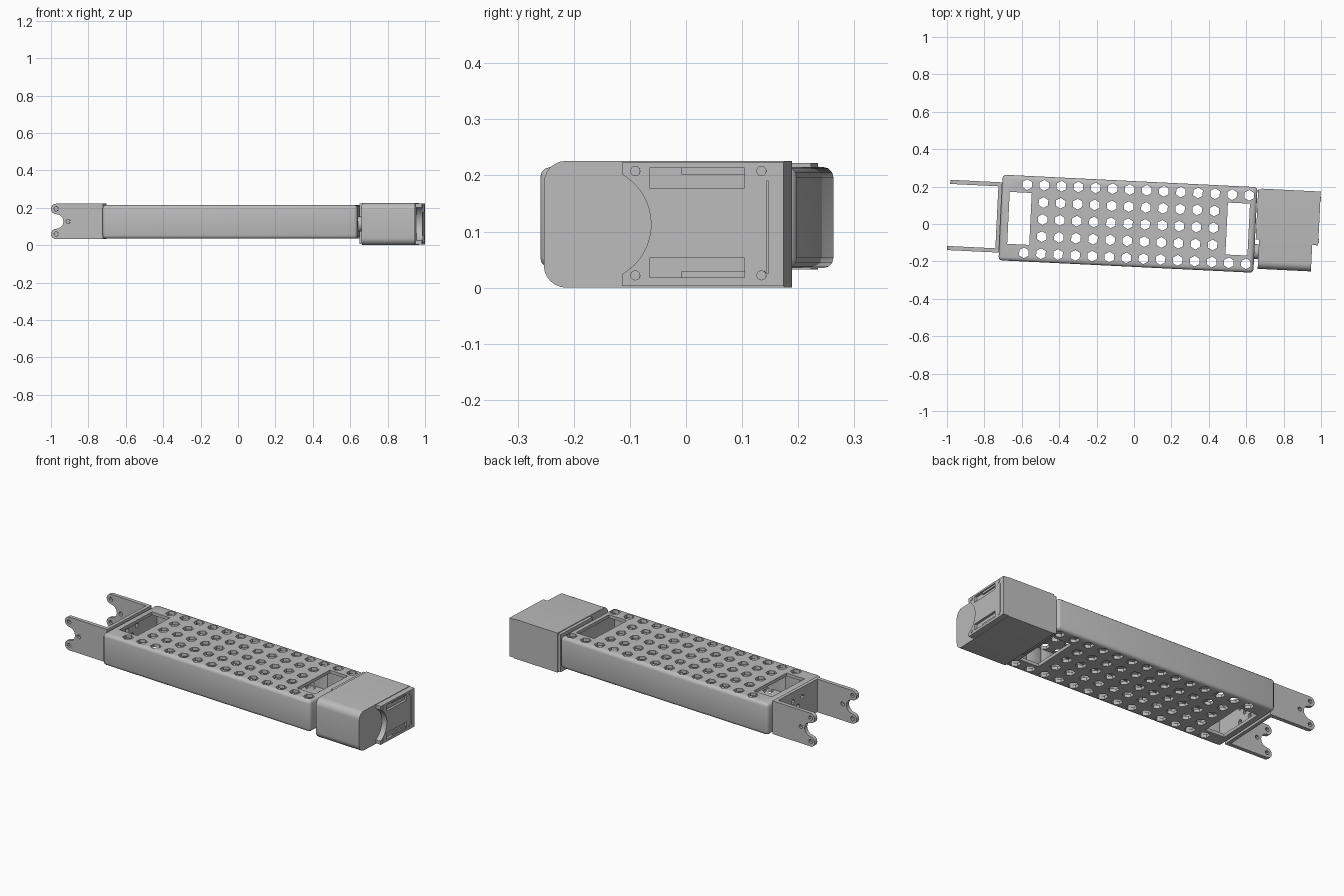
import bpy, bmesh, math
from mathutils import Matrix, Vector

cube = bpy.data.objects.get("Cube")
if cube:
    bpy.data.objects.remove(cube)

metal = bpy.data.materials.new("light_grey_metal")
metal.use_nodes = True
GREY = (0.5, 0.5, 0.5, 1)
metal.diffuse_color = GREY
metal.node_tree.nodes["Principled BSDF"].inputs["Base Color"].default_value = GREY
parts = []


def finish(name, bm, keep=True):
    bmesh.ops.recalc_face_normals(bm, faces=bm.faces)
    mesh = bpy.data.meshes.new(name)
    bm.to_mesh(mesh)
    bm.free()
    mesh.materials.append(metal)
    obj = bpy.data.objects.new(name, mesh)
    bpy.context.collection.objects.link(obj)
    if keep:
        parts.append(obj)
    return obj


def add_box(bm, lo, hi):
    lo, hi = Vector(lo), Vector(hi)
    mat = Matrix.Translation((lo + hi) / 2) @ Matrix.Diagonal((*(hi - lo), 1))
    bmesh.ops.create_cube(bm, size=1, matrix=mat)


def add_prism(bm, pts, axis, a, b):
    """Extrude a 2D outline along an axis between a and b."""
    def place(p, t):
        c = list(p)
        c.insert("xyz".index(axis), t)
        return c
    face = bm.faces.new([bm.verts.new(place(p, a)) for p in pts])
    ext = bmesh.ops.extrude_face_region(bm, geom=[face])["geom"]
    shift = Vector(place((0, 0), b - a))
    bmesh.ops.translate(bm, vec=shift, verts=[v for v in ext if isinstance(v, bmesh.types.BMVert)])


def arc(c, r, start, end, n):
    angles = [math.radians(start + (end - start) * i / n) for i in range(n + 1)]
    return [(c[0] + r * math.cos(t), c[1] + r * math.sin(t)) for t in angles]


def circle(c, r, n, start=0):
    return arc(c, r, start, start + 360, n)[:-1]


def box(name, lo, hi, keep=True):
    bm = bmesh.new()
    add_box(bm, lo, hi)
    return finish(name, bm, keep)


def prism(name, *args):
    bm = bmesh.new()
    add_prism(bm, *args)
    return finish(name, bm)


def apply(obj, mod):
    bpy.context.view_layer.objects.active = obj
    bpy.ops.object.modifier_apply(modifier=mod.name)


def bevel(obj, width, segments):
    mod = obj.modifiers.new("round", "BEVEL")
    mod.width, mod.segments = width, segments
    apply(obj, mod)


def cut(obj, bm):
    cutter = finish("cutter", bm, False)
    cutter.hide_render = True
    mod = obj.modifiers.new("cut", "BOOLEAN")
    mod.operation, mod.solver, mod.object = "DIFFERENCE", "EXACT", cutter
    apply(obj, mod)
    bpy.data.objects.remove(cutter)


# Hollow beam with rounded edges
X0, X1, HW, Z0, Z1, WALL = -0.714, 0.65, 0.229, 0.035, 0.215, 0.018
MID = (X0 + X1) / 2
beam = box("beam", (X0, -HW, Z0), (X1, HW, Z1))
bevel(beam, 0.018, 3)
bm = bmesh.new()
add_box(bm, (X0 + WALL, -HW + WALL, Z0 + WALL), (X1 - WALL, HW - WALL, Z1 - WALL))
cut(beam, bm)

# Window at each end and the grid of hexagonal holes
bm = bmesh.new()
for x in (-0.613, 0.555):
    add_box(bm, (x - 0.059, -0.139, -0.1), (x + 0.059, 0.139, 0.4))
PITCH = 0.0914
for row in range(-2, 3):
    columns = range(-6, 8) if abs(row) == 2 else range(-5, 6)
    for col in columns:
        add_prism(bm, circle((MID + col * PITCH, row * PITCH), 0.029, 6, 30), "z", -0.1, 0.4)
cut(beam, bm)


# Bolt holes shared by the beam end and the bracket plate
def bolt_holes():
    bm = bmesh.new()
    spots = [(0, 0)] + [(y, z) for y in (-0.04, 0.04) for z in (-0.04, 0.04)]
    for y, z in spots:
        add_prism(bm, circle((y, 0.127 + z), 0.013, 8), "x", -0.8, -0.67)
    return bm


cut(beam, bolt_holes())
plate = box("bracket_plate", (-0.734, -0.188, 0.032), (X0, 0.188, 0.222))
cut(plate, bolt_holes())

# Forked bracket prongs
LOBE_X, LOW, HIGH = -0.964, 0.06, 0.194
outline = [(-0.72, 0.032)]
outline += arc((LOBE_X, LOW), 0.028, 270, 90, 8)
outline += arc((LOBE_X, 0.127), 0.039, -90, 90, 8)[1:-1]
outline += arc((LOBE_X, HIGH), 0.028, 270, 90, 8)
outline += [(-0.72, 0.222)]
for side, y in (("left", 0.166), ("right", -0.188)):
    prong = prism(side + "_prong", outline, "y", y, y + 0.022)
    bm = bmesh.new()
    for c in ((LOBE_X, LOW), (LOBE_X, HIGH), (-0.9, 0.127)):
        add_prism(bm, circle(c, 0.012, 8), "y", y - 0.1, y + 0.1)
    cut(prong, bm)

# Motor housing with a rounded front
F, B, LO, HI, R = -0.207, 0.222, 0.0, 0.226, 0.04
profile = [(B, LO)] + arc((F + R, LO + R), R, 270, 180, 6)
profile += arc((F + R, HI - R), R, 180, 90, 6) + [(B, HI)]
prism("motor_housing", profile, "x", 0.672, 0.957)
box("motor_flange", (0.654, -0.05, 0.006), (0.672, 0.218, 0.222))

# Output hub facing the beam
AXIS = (-0.116, 0.113)
prism("output_hub", circle(AXIS, 0.04, 24), "x", 0.65, 0.69)

# End cap with a round bite, recessed slots and a groove
cap = box("end_cap", (0.957, -0.066, 0.003), (0.989, 0.222, 0.223))
bm = bmesh.new()
add_prism(bm, circle(AXIS, 0.102, 48), "x", 0.9, 1.1)
cut(cap, bm)
bm = bmesh.new()
for z in (0.018, 0.178):
    add_box(bm, (0.975, -0.017, z), (1.1, 0.153, z + 0.035))
add_box(bm, (0.98, 0.192, 0.025), (1.1, 0.196, 0.19))
cut(cap, bm)
for z in (0.024, 0.21):
    box("slot_step", (0.97, 0.04, z - 0.008), (0.983, 0.153, z + 0.006))

# Cap screws
for i, y in enumerate((-0.042, 0.183)):
    for j, z in enumerate((0.022, 0.208)):
        prism(f"cap_screw_{i}_{j}", circle((y, z), 0.009, 12), "x", 0.98, 0.992)

# Turn the whole assembly slightly and smooth the rounded edges
turn = Matrix.Rotation(math.radians(-2.8), 4, "Z")
for obj in parts:
    obj.data.transform(turn)
    obj.select_set(True)
bpy.context.view_layer.objects.active = beam
bpy.ops.object.shade_smooth_by_angle(angle=math.radians(35))
